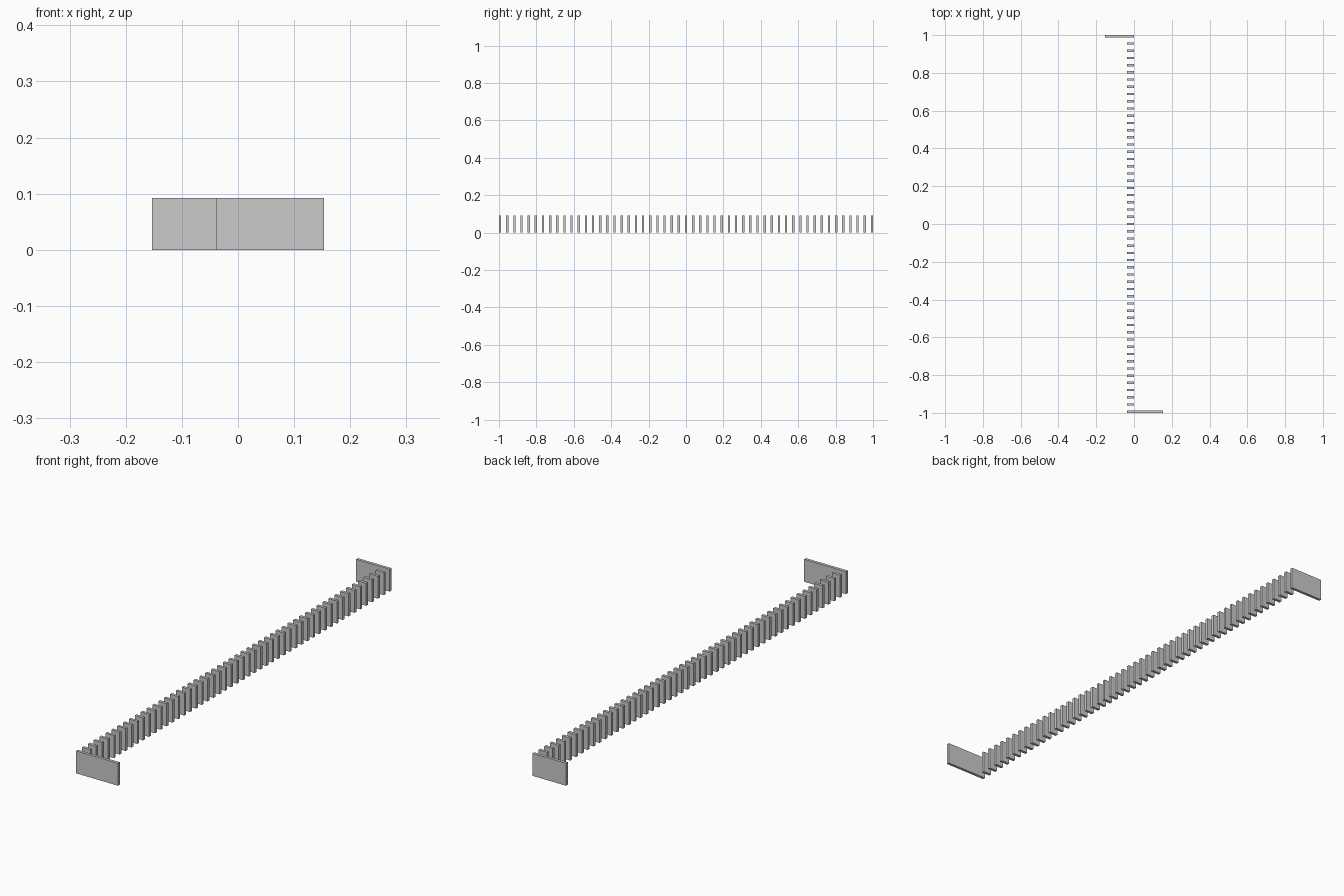
import bpy, bmesh
from mathutils import Matrix, Vector

if "Cube" in bpy.data.objects:
    bpy.data.objects.remove(bpy.data.objects["Cube"])

COUNT = 53            # slats in the row, both end panels included
THICK = 0.012
PITCH = (2 - THICK) / (COUNT - 1)
HEIGHT = 0.0925


def panel(name, x0, x1, y):
    """Upright flat board standing on z = 0, from x0 to x1, centred on y."""
    bm = bmesh.new()
    bmesh.ops.create_cube(bm, size=1, matrix=(
        Matrix.Translation(Vector(((x0 + x1) / 2, y, HEIGHT / 2)))
        @ Matrix.Diagonal((x1 - x0, THICK, HEIGHT, 1))))
    mesh = bpy.data.meshes.new(name)
    bm.to_mesh(mesh)
    bm.free()
    obj = bpy.data.objects.new(name, mesh)
    bpy.context.collection.objects.link(obj)
    return obj


Y_END = 1 - THICK / 2

# Wide end panels, turned to opposite sides
panel("front_end_panel", -PITCH, 4 * PITCH, -Y_END)
panel("back_end_panel", -4 * PITCH, 0, Y_END)

# Row of narrow slats between the ends
slats = panel("slat_row", -PITCH, 0, -Y_END + PITCH)
array = slats.modifiers.new("repeat", 'ARRAY')
array.count = COUNT - 2
array.use_relative_offset = False
array.use_constant_offset = True
array.constant_offset_displace = (0, PITCH, 0)
